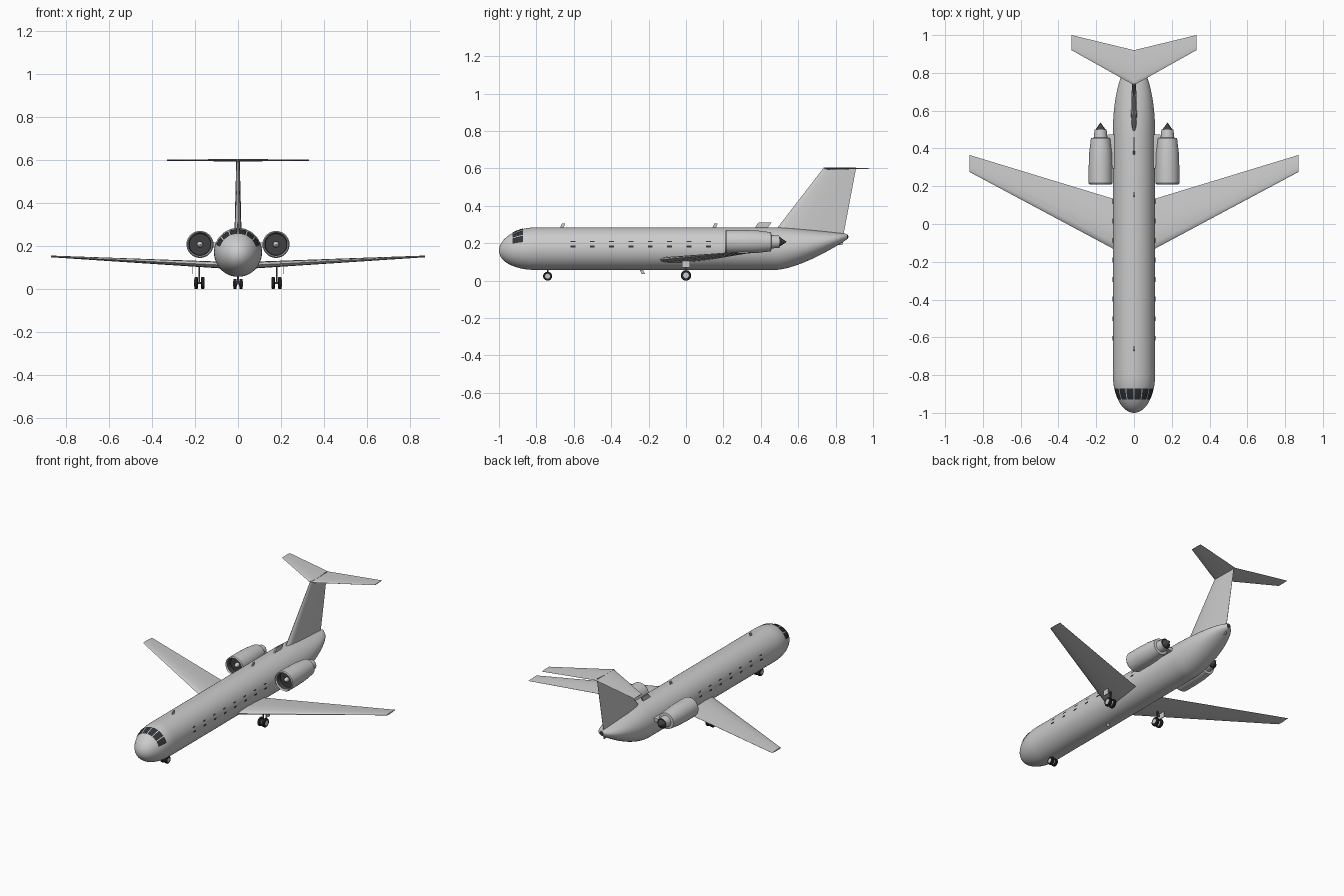
import bpy, bmesh
from math import sin, cos, pi, sqrt, radians, asin
from mathutils import Vector

if "Cube" in bpy.data.objects:
    bpy.data.objects.remove(bpy.data.objects["Cube"])


def material(name, rgb):
    m = bpy.data.materials.new(name)
    m.use_nodes = True
    col = (*rgb, 1)
    m.diffuse_color = col
    m.node_tree.nodes["Principled BSDF"].inputs["Base Color"].default_value = col
    return m


SKIN = material("light grey skin", (0.6, 0.6, 0.6))
GLASS = material("dark glass", (0.03, 0.035, 0.04))
DARK = material("dark metal", (0.05, 0.05, 0.055))
TYRE = material("black rubber", (0.02, 0.02, 0.02))


def finish(name, bm, mats, smooth=True, fix=True):
    if fix:
        bmesh.ops.recalc_face_normals(bm, faces=bm.faces)
    me = bpy.data.meshes.new(name)
    bm.to_mesh(me)
    bm.free()
    for m in mats:
        me.materials.append(m)
    ob = bpy.data.objects.new(name, me)
    bpy.context.collection.objects.link(ob)
    if smooth:
        bpy.ops.object.select_all(action='DESELECT')
        ob.select_set(True)
        bpy.context.view_layer.objects.active = ob
        bpy.ops.object.shade_smooth_by_angle(angle=radians(35))
    return ob


def loft(name, rings, mats, rule=lambda i: 0):
    """Skin equal-length rings and cap both ends; rule picks a slot per band."""
    bm = bmesh.new()
    rows = [[bm.verts.new(p) for p in r] for r in rings]
    n = len(rows[0])
    for i, (a, b) in enumerate(zip(rows, rows[1:])):
        for j in range(n):
            k = (j + 1) % n
            bm.faces.new((a[j], a[k], b[k], b[j])).material_index = rule(i)
    bm.faces.new(rows[0]).material_index = rule(0)
    bm.faces.new(rows[-1]).material_index = rule(len(rows) - 2)
    return finish(name, bm, mats)


def lathe(name, profile, centre, axis, mats, rule=lambda i: 0, n=32):
    """Spin (radius, distance) pairs about the x or y axis."""
    c = Vector(centre)
    rings = []
    for r, d in profile:
        ring = []
        for j in range(n):
            u, v = r * cos(2 * pi * j / n), r * sin(2 * pi * j / n)
            ring.append(c + Vector((d, u, v) if axis == 'x' else (u, d, v)))
        rings.append(ring)
    return loft(name, rings, mats, rule)


def box(name, centre, size, mat, shear=0):
    """Box whose top is pushed back in y by shear."""
    bm = bmesh.new()
    bmesh.ops.create_cube(bm, size=1)
    for v in bm.verts:
        lean = shear if v.co.z > 0 else 0
        v.co = Vector(centre) + v.co * Vector(size) + Vector((0, lean, 0))
    return finish(name, bm, [mat], smooth=False)


def airfoil(le, te, thick):
    """Closed (chord, offset) outline with a round nose and thin tail."""
    shape = [(0, 0), (.03, .5), (.12, .85), (.35, 1), (.65, .65), (1, .05)]
    pts = shape + [(u, -v) for u, v in reversed(shape[1:])]
    return [(le + (te - le) * u, v * thick / 2) for u, v in pts]


# Fuselage: round barrel, blunt nose, tail swept up from below
def section(y):
    """Half width, bottom and top of the hull at y."""
    if y < -0.8:
        t = min(1, (-0.8 - y) / 0.2)
        k = max(0.004, sqrt(1 - t * t))
        mid = 0.171 - 0.01 * t * t
        return 0.112 * k, mid - 0.114 * k, mid + 0.114 * k
    s = max(0, (y - 0.48) / 0.38)
    return (0.112 * sqrt(max(0.012, 1 - s * s)),
            0.057 + 0.163 * s ** 1.5, 0.285 - 0.035 * s ** 1.3)


def hull_point(y, a, lift=0):
    w, lo, hi = section(y)
    return Vector(((w + lift) * cos(a), y,
                   (lo + hi) / 2 + ((hi - lo) / 2 + lift) * sin(a)))


nose = [-0.8 - 0.2 * sin(pi / 2 * i / 14) for i in range(14, -1, -1)]
tail = [0.48 + 0.38 * i / 16 for i in range(17)]
loft("fuselage", [[hull_point(y, 2 * pi * j / 48) for j in range(48)]
                  for y in nose + tail], [SKIN])
lathe("tail_cone", [(0.013, 0), (0.011, 0.006), (0.004, 0.01)],
      (0, 0.858, 0.235), 'y', [DARK], n=16)


# Glazing: thin sheets that follow the hull
def hull_plate(bm, y0, y1, a0, a1, lift=0.003, n=4):
    grid = [[bm.verts.new(hull_point(y0 + (y1 - y0) * i / n,
                                     a0 + (a1 - a0) * j / n, lift))
             for j in range(n + 1)] for i in range(n + 1)]
    for i in range(n):
        for j in range(n):
            bm.faces.new((grid[i][j], grid[i + 1][j],
                          grid[i + 1][j + 1], grid[i][j + 1]))


bm = bmesh.new()
for i in range(6):
    a = radians(18 + 24 * i)
    hull_plate(bm, -0.928, -0.872, a + radians(1.5), a + radians(22.5))
finish("windscreen", bm, [GLASS], fix=False)

bm = bmesh.new()
for i in range(8):
    y = -0.605 + 0.1035 * i
    for z, h in ((0.182, 0.010), (0.208, 0.007)):
        a0, a1 = (asin((z + d - 0.171) / 0.114) for d in (-h / 2, h / 2))
        hull_plate(bm, y - 0.013, y + 0.013, a0, a1, 0.004, 2)
        hull_plate(bm, y - 0.013, y + 0.013, pi - a1, pi - a0, 0.004, 2)
finish("cabin_windows", bm, [GLASS], fix=False)


# Flying surfaces: (span, leading edge, trailing edge, height, thickness)
def span_loft(name, root, tip):
    stations = [(-tip[0], *tip[1:]), root, tip]
    loft(name, [[(x, u, z + v) for u, v in airfoil(le, te, t)]
                for x, le, te, z, t in stations], [SKIN])


span_loft("wing", (0, -0.19, 0.10, 0.108, 0.034), (0.87, 0.275, 0.365, 0.152, 0.008))
span_loft("tailplane", (0, 0.735, 0.92, 0.6, 0.012), (0.33, 0.92, 1.0, 0.6, 0.005))
loft("fin", [[(v, u, z) for u, v in airfoil(le, te, t)]
             for z, le, te, t in ((0.235, 0.452, 0.84, 0.034),
                                  (0.606, 0.738, 0.91, 0.016))], [SKIN])

# Engines with dark intakes and exhaust cones
nacelle = [(0.001, 0.25), (0.05, 0.25), (0.053, 0.216), (0.058, 0.209),
           (0.063, 0.216), (0.063, 0.3), (0.060, 0.38), (0.051, 0.455),
           (0.036, 0.457), (0.032, 0.5), (0.026, 0.5), (0.001, 0.537)]
spinner = [(0.001, 0.222), (0.009, 0.228), (0.014, 0.24), (0.014, 0.252)]
for side, s in (("left", 1), ("right", -1)):
    at = (s * 0.177, 0, 0.208)
    lathe(side + "_engine", nacelle, at, 'y', [SKIN, DARK],
          lambda i: int(i < 2 or i > 8))
    lathe(side + "_spinner", spinner, at, 'y', [SKIN], n=20)
    box(side + "_pylon", (s * 0.115, 0.385, 0.205), (0.05, 0.18, 0.022), SKIN)


# Landing gear: paired tyres with pale hubs
def wheel(name, x, y, r):
    w = 0.008
    lathe(name + "_tyre", [(r * 0.6, -w), (r * 0.9, -w), (r, -w * 0.6),
                           (r, w * 0.6), (r * 0.9, w), (r * 0.6, w)],
          (x, y, r), 'x', [TYRE], n=24)
    lathe(name + "_hub", [(r * 0.55, -w - 0.001), (r * 0.55, w + 0.001)],
          (x, y, r), 'x', [SKIN], n=16)


for side, s in (("left", 1), ("right", -1)):
    wheel(side + "_nose_wheel", s * 0.014, -0.74, 0.024)
    for place, x in (("inner", 0.164), ("outer", 0.195)):
        wheel(side + "_" + place + "_wheel", s * x, 0, 0.028)
    box(side + "_axle", (s * 0.18, 0, 0.028), (0.03, 0.008, 0.008), DARK)
    box(side + "_strut", (s * 0.18, 0, 0.07), (0.008, 0.008, 0.085), DARK)
    box(side + "_gear_door", (s * 0.213, 0, 0.088), (0.004, 0.042, 0.036), SKIN)
box("nose_axle", (0, -0.74, 0.024), (0.028, 0.007, 0.007), DARK)
box("nose_strut", (0, -0.74, 0.045), (0.008, 0.008, 0.045), DARK)

# Aerials, dorsal intake and tail skid
for name, y in (("front_aerial", -0.665), ("rear_aerial", 0.15)):
    box(name, (0, y, 0.293), (0.005, 0.018, 0.024), SKIN, 0.01)
box("belly_aerial", (0, -0.228, 0.05), (0.005, 0.018, 0.026), SKIN, -0.014)
box("dorsal_intake", (0, 0.40, 0.295), (0.008, 0.07, 0.03), SKIN, 0.022)
box("tail_skid", (0, 0.825, 0.203), (0.006, 0.022, 0.024), SKIN, 0.005)
